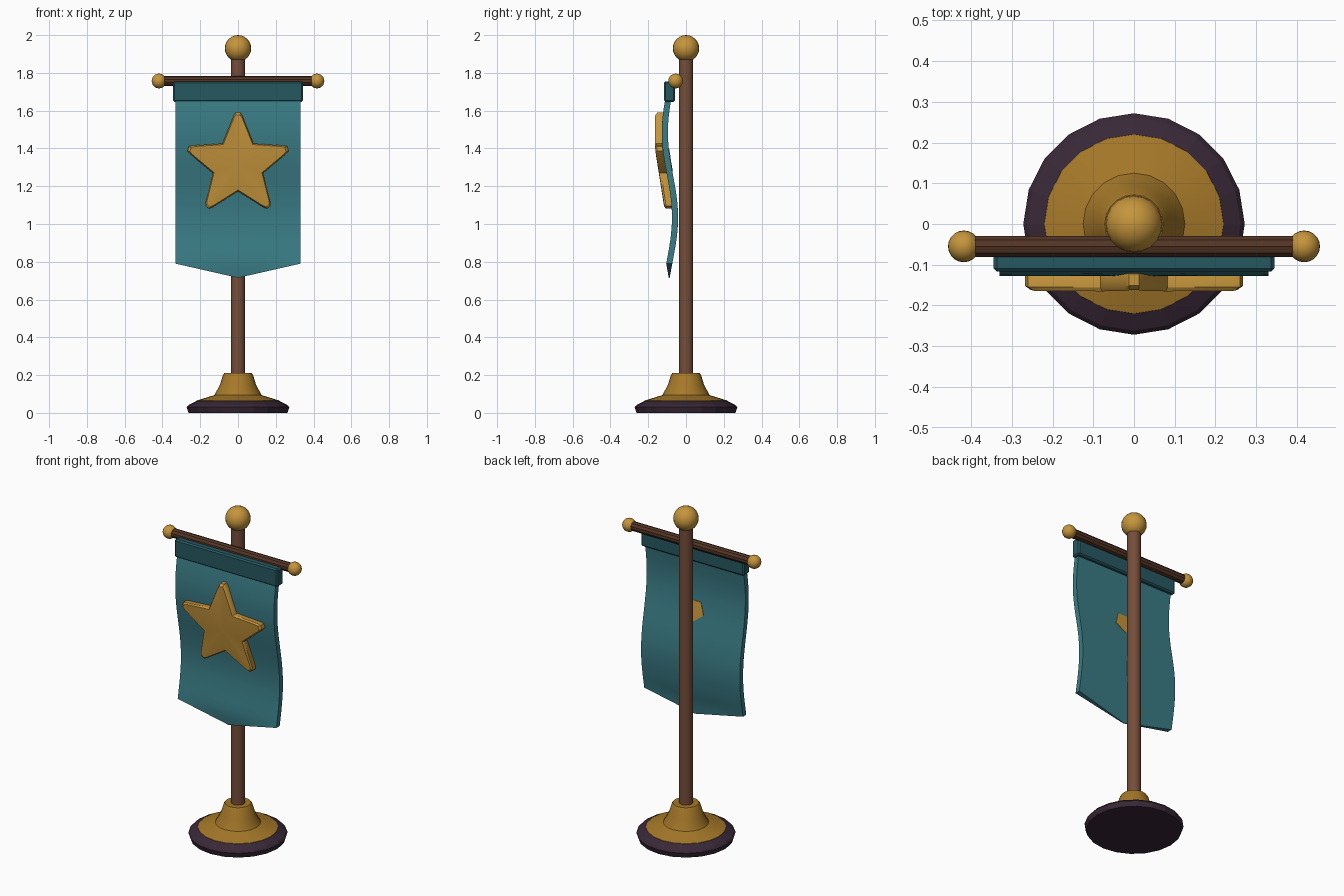
import bpy, bmesh, math
from mathutils import Matrix

if "Cube" in bpy.data.objects:
    bpy.data.objects.remove(bpy.data.objects["Cube"])


def material(name, rgb):
    m = bpy.data.materials.new(name)
    m.diffuse_color = (*rgb, 1)
    m.use_nodes = True
    m.node_tree.nodes["Principled BSDF"].inputs["Base Color"].default_value = m.diffuse_color
    return m


GOLD = material("bright gold", (0.56, 0.30, 0.045))
BRASS = material("dark brass", (0.38, 0.19, 0.022))
CLOTH = material("teal cloth", (0.042, 0.20, 0.235))
HEM = material("dark teal", (0.019, 0.098, 0.118))
POLE = material("brown wood", (0.18, 0.075, 0.042))
BAR = material("dark wood", (0.088, 0.036, 0.019))
PLUM = material("dark plum", (0.04, 0.021, 0.038))


def finish(name, bm, mats, smooth=None):
    bmesh.ops.recalc_face_normals(bm, faces=bm.faces)
    me = bpy.data.meshes.new(name)
    bm.to_mesh(me)
    bm.free()
    for m in mats:
        me.materials.append(m)
    ob = bpy.data.objects.new(name, me)
    bpy.context.collection.objects.link(ob)
    if smooth:
        bpy.ops.object.select_all(action='DESELECT')
        ob.select_set(True)
        bpy.context.view_layer.objects.active = ob
        bpy.ops.object.shade_smooth_by_angle(angle=math.radians(smooth))
    return ob


def loft(bm, rings, caps=True):
    """Skin a list of equal-length closed point rings."""
    loops = [[bm.verts.new(p) for p in r] for r in rings]
    n = len(loops[0])
    for a, b in zip(loops, loops[1:]):
        for i in range(n):
            j = (i + 1) % n
            bm.faces.new((a[i], a[j], b[j], b[i]))
    if caps:
        bm.faces.new(loops[0])
        bm.faces.new(loops[-1])
    return loops


def lathe(name, profile, sides, mat, smooth=None):
    bm = bmesh.new()
    turn = [math.tau * i / sides for i in range(sides)]
    loft(bm, [[(r * math.cos(a), r * math.sin(a), z) for a in turn] for r, z in profile])
    return finish(name, bm, [mat], smooth)


def ball(name, r, loc):
    bm = bmesh.new()
    bmesh.ops.create_uvsphere(bm, u_segments=20, v_segments=12, radius=r,
                              matrix=Matrix.Translation(loc))
    finish(name, bm, [GOLD], 40)


# Stepped foot, socket, pole and top ball
lathe("base_foot", [(0.262, 0), (0.272, 0.03), (0.262, 0.042), (0.22, 0.063)], 20, PLUM)
lathe("base_socket", [(0.222, 0.055), (0.22, 0.065), (0.125, 0.094), (0.095, 0.15),
                      (0.08, 0.20), (0.072, 0.212)], 20, BRASS, 25)
lathe("pole", [(0.038, 0.10), (0.038, 1.90)], 16, POLE, 40)
ball("top_ball", 0.07, (0, 0, 1.93))

# Crossbar with end balls
bar = lathe("crossbar", [(0.027, -0.41), (0.027, 0.41)], 10, BAR)
bar.data.transform(Matrix.Translation((0, -0.055, 1.757)) @ Matrix.Rotation(math.pi / 2, 4, 'Y'))
for side, s in (("left", -1), ("right", 1)):
    ball(side + "_bar_ball", 0.039, (0.418 * s, -0.055, 1.757))

# Folded header sleeve
bm = bmesh.new()
bmesh.ops.create_cube(bm, size=1, matrix=Matrix.Translation((0, -0.088, 1.701))
                      @ Matrix.Diagonal((0.69, 0.058, 0.108, 1)))
bmesh.ops.bevel(bm, geom=bm.edges[:], offset=0.008, segments=1, affect='EDGES')
finish("header_sleeve", bm, [HEM])


def wave(z):
    """Depth of the hanging cloth at height z."""
    return -0.085 - 0.027 * math.sin(math.tau * (1.71 - max(z, 0.79)) / 0.9)


# Hanging cloth: closed horizontal loops lofted downward, thinning at the point
COLS, ROWS, HALF = 10, 24, 0.33
rings = []
for j in range(ROWS + 1):
    v = j / ROWS
    ring = []
    for side in (-1, 1):
        for i in range(COLS + 1):
            x = -side * HALF * (1 - 2 * i / COLS) * -1
            mid = 1 - abs(x) / HALF
            z = 1.70 - v * (0.91 + 0.075 * mid)
            t = 0.016 * (1 - 0.85 * mid * max(0, (v - 0.9) / 0.1))
            ring.append((x, wave(z) + side * t, z))
    rings.append(ring)
bm = bmesh.new()
loops = loft(bm, rings, caps=False)
for row in (loops[0], loops[-1]):
    for i in range(COLS):
        bm.faces.new((row[i], row[i + 1], row[-2 - i], row[-1 - i]))
finish("banner_cloth", bm, [CLOTH], 40)

# Star emblem with softened tips, following the cloth
CZ = 1.313
outline = []
for k in range(5):
    a = math.pi / 2 + k * math.tau / 5
    for r, d in ((0.262, -5), (0.278, -2.5), (0.278, 2.5), (0.262, 5), (0.14, 36)):
        outline.append((r, a + math.radians(d)))


def star_ring(scale, depth):
    pts = [(r * scale * math.cos(a), CZ + r * scale * math.sin(a)) for r, a in outline]
    return [(x, wave(z) + depth, z) for x, z in pts]


bm = bmesh.new()
loops = loft(bm, [star_ring(0.97, -0.008), star_ring(1, -0.018), star_ring(1, -0.046),
                  star_ring(0.95, -0.056)], caps=False)
for row, d in ((loops[0], -0.008), (loops[-1], -0.056)):
    c = bm.verts.new((0, wave(CZ) + d, CZ))
    for i in range(len(row)):
        bm.faces.new((row[i], row[(i + 1) % len(row)], c))
finish("star_emblem", bm, [GOLD], 30)

# Small part of the star fixing that shows through the back
bm = bmesh.new()
penta = [(0.065 * math.cos(a), 1.345 + 0.065 * math.sin(a))
         for a in (-math.pi / 2 + k * math.tau / 5 for k in range(5))]
loft(bm, [[(x, wave(z) + d, z) for x, z in penta] for d in (0.011, 0.019)])
finish("star_back_plate", bm, [GOLD])
